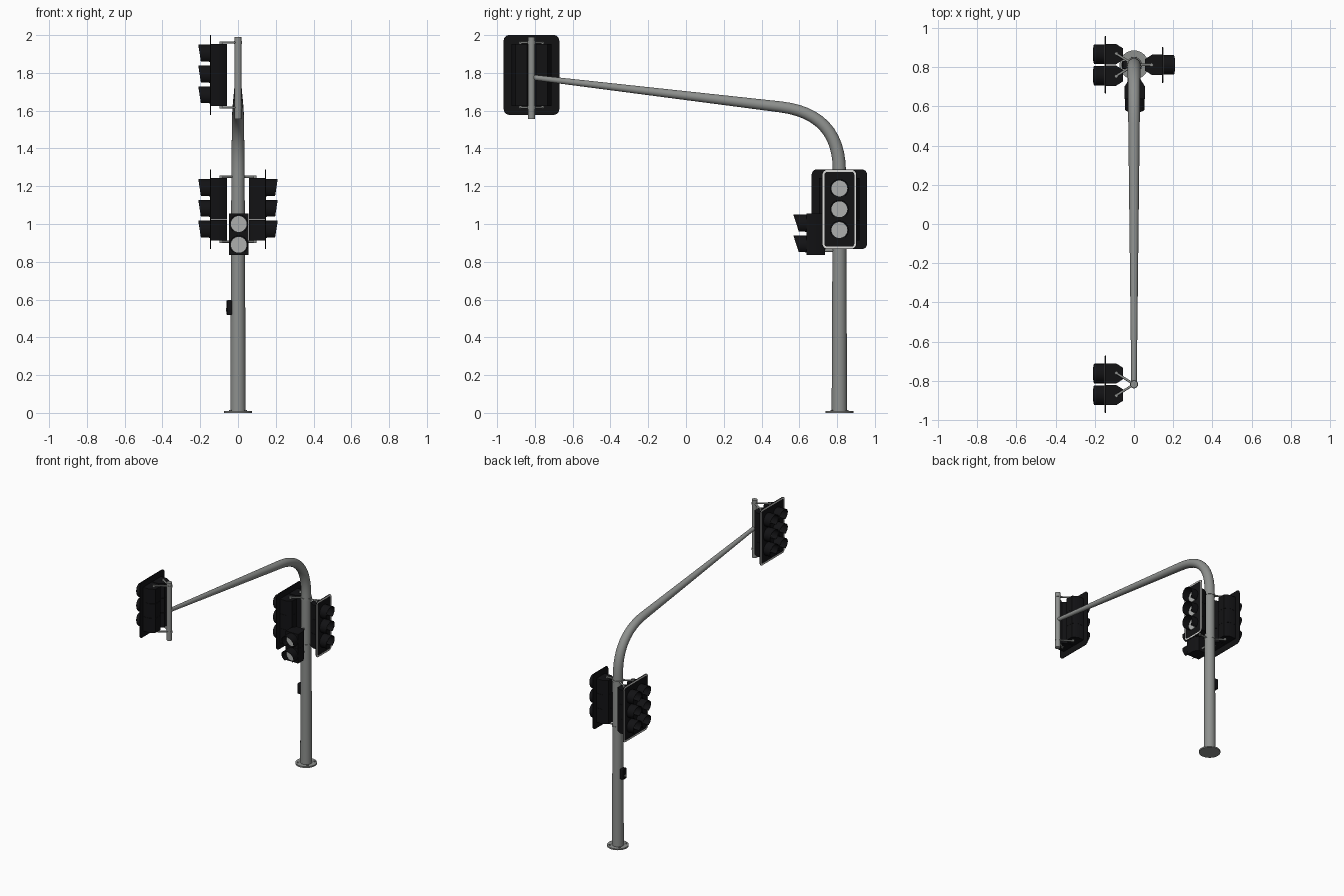
import bpy, bmesh, math
from mathutils import Matrix, Vector

if "Cube" in bpy.data.objects:
    bpy.data.objects.remove(bpy.data.objects["Cube"])


def material(name, rgb):
    m = bpy.data.materials.new(name)
    m.diffuse_color = (*rgb, 1)
    m.use_nodes = True
    m.node_tree.nodes["Principled BSDF"].inputs["Base Color"].default_value = m.diffuse_color
    return m


METAL = material("galvanised grey", (0.27, 0.28, 0.27))
BLACK = material("housing black", (0.006, 0.006, 0.007))
WHITE = material("border white", (0.72, 0.72, 0.70))
LENS = material("lens grey", (0.42, 0.43, 0.42))


def finish(name, bm, mat, matrix=Matrix()):
    bmesh.ops.recalc_face_normals(bm, faces=bm.faces)
    me = bpy.data.meshes.new(name)
    bm.to_mesh(me)
    bm.free()
    me.materials.append(mat)
    ob = bpy.data.objects.new(name, me)
    bpy.context.collection.objects.link(ob)
    ob.matrix_world = matrix
    bpy.context.view_layer.objects.active = ob
    bpy.ops.object.select_all(action='DESELECT')
    ob.select_set(True)
    bpy.ops.object.shade_smooth_by_angle(angle=math.radians(35))
    return ob


def skin(name, loops, mat, matrix=Matrix(), caps=True, ring=False):
    """Join closed loops of equal length; cap the ends or join last to first."""
    bm = bmesh.new()
    rows = [[bm.verts.new(p) for p in loop] for loop in loops]
    n = len(rows[0])
    pairs = list(zip(rows, rows[1:])) + ([(rows[-1], rows[0])] if ring else [])
    for a, b in pairs:
        for i in range(n):
            j = (i + 1) % n
            bm.faces.new((a[i], a[j], b[j], b[i]))
    if caps and not ring:
        bm.faces.new(rows[0])
        bm.faces.new(rows[-1])
    return finish(name, bm, mat, matrix)


def rod(name, a, b, r, mat, matrix=Matrix(), sides=20):
    a, b = Vector(a), Vector(b)
    q = (b - a).to_track_quat('Z', 'Y')
    ring = [q @ Vector((r * math.cos(t), r * math.sin(t), 0))
            for t in (2 * math.pi * i / sides for i in range(sides))]
    return skin(name, [[a + p for p in ring], [b + p for p in ring]], mat, matrix)


def rounded_rect(u, hw, hh, r):
    """Rounded rectangle across the facing direction, at distance u."""
    pts = []
    for k, (sy, sz) in enumerate(((1, 1), (-1, 1), (-1, -1), (1, -1))):
        for i in range(6):
            t = math.pi / 2 * (k + i / 5)
            pts.append((u, sy * (hw - r) + r * math.cos(t), sz * (hh - r) + r * math.sin(t)))
    return pts


def visor(name, u0, u_top, u_low, v, z, r, matrix):
    """Tube hood, open at the bottom, with a slanted front rim."""
    gap, n, wall = math.radians(38), 28, 0.003
    loops = []
    for i in range(n + 1):
        t = -math.pi / 2 + gap + (2 * math.pi - 2 * gap) * i / n
        c, s = math.cos(t), math.sin(t)
        u1 = u_low + (u_top - u_low) * (s + 1) / 2
        loops.append([(u, v + q * c, z + q * s)
                      for u, q in ((u0, r), (u1, r), (u1, r - wall), (u0, r - wall))])
    skin(name, loops, BLACK, matrix)


def lamp(name, v, z, back, front, tip, low, matrix):
    """One lamp section: chamfered housing, lens and visor."""
    prof = [(front, -0.052), (front, 0.052), (back + 0.035, 0.052),
            (back, 0.030), (back, -0.030), (back + 0.035, -0.052)]
    skin(name + "_housing", [[(u, v + w, z + h) for u, w in prof] for h in (-0.0545, 0.0545)],
         BLACK, matrix)
    rod(name + "_lens", (front, v, z), (front + 0.007, v, z), 0.042, LENS, matrix, 28)
    visor(name + "_visor", front - 0.002, tip, low, v, z, 0.05, matrix)


def vehicle_signal(name, origin, angle, columns, half_w, post_r):
    m = Matrix.Translation(origin) @ Matrix.Rotation(angle, 4, 'Z')
    hh = 0.211
    # backboard with a white border on its front
    skin(name + "_backboard", [rounded_rect(u, half_w, hh, 0.028) for u in (0.144, 0.148)], BLACK, m)
    o, i = 0.003, 0.013
    skin(name + "_border", [rounded_rect(u, half_w - d, hh - d, 0.028 - d)
                            for u, d in ((0.147, o), (0.1495, o), (0.1495, i), (0.147, i))],
         WHITE, m, ring=True)
    for c, v in enumerate(columns):
        for k in (-1, 0, 1):
            lamp(f"{name}_lamp_{c}_{k + 1}", v, k * 0.11, 0.057, 0.147, 0.21, 0.195, m)
        # mounting arms above and below the housing
        for s in (-1, 1):
            z = s * 0.172
            rod(f"{name}_bracket_{c}_{s}", (0, 0, z), (0.092, v * 1.05, z), 0.006, METAL, m, 12)
            rod(f"{name}_bolt_{c}_{s}", (0.09, v * 1.05, s * 0.160), (0.09, v * 1.05, s * 0.178),
                0.009, METAL, m, 12)
    for s in (-1, 1):
        rod(f"{name}_clamp_{s}", (0, 0, s * 0.172 - 0.007), (0, 0, s * 0.172 + 0.007),
            post_r, METAL, m, 24)


POLE_Y, END_Y = 0.812, -0.818

# tapered mast: upright, bend and long arm
start, ctrl, stop = Vector((0, POLE_Y, 1.28)), Vector((0, POLE_Y, 1.583)), Vector((0, 0.5, 1.62))
path = [Vector((0, POLE_Y, 0)), start]
for i in range(1, 13):
    t = i / 12
    path.append(start * (1 - t) ** 2 + ctrl * 2 * t * (1 - t) + stop * t * t)
path.append(Vector((0, END_Y, 1.777)))
lengths = [0]
for a, b in zip(path, path[1:]):
    lengths.append(lengths[-1] + (b - a).length)
loops = []
for i, p in enumerate(path):
    d = (path[min(i + 1, len(path) - 1)] - path[max(i - 1, 0)]).normalized()
    if i < 2:
        d = Vector((0, 0, 1))
    side = Vector((0, d.z, -d.y))
    s = lengths[i]
    r = 0.041 - 0.006 * s / 1.28 if s <= 1.28 else 0.035 - 0.021 * (s - 1.28) / (lengths[-1] - 1.28)
    loops.append([p + Vector((1, 0, 0)) * r * math.cos(a) + side * r * math.sin(a)
                  for a in (2 * math.pi * k / 32 for k in range(32))])
skin("mast_and_arm", loops, METAL)

# base flange and bolts
rod("base_flange", (0, POLE_Y, 0), (0, POLE_Y, 0.010), 0.074, METAL, sides=32)
for k in range(4):
    a = math.pi / 4 + k * math.pi / 2
    x, y = 0.058 * math.cos(a), POLE_Y + 0.058 * math.sin(a)
    rod(f"base_bolt_{k}", (x, y, 0.008), (x, y, 0.016), 0.007, METAL, sides=6)

# upright pipe at the arm tip
rod("arm_tip_pipe", (0, END_Y, 1.555), (0, END_Y, 1.99), 0.019, METAL, sides=24)

# three vehicle signals
vehicle_signal("overhead_signal", (0, END_Y, 1.789), math.pi, (-0.055, 0.055), 0.147, 0.021)
vehicle_signal("left_signal", (0, POLE_Y, 1.078), math.pi, (-0.055, 0.055), 0.147, 0.039)
vehicle_signal("right_signal", (0, POLE_Y, 1.078), 0, (0,), 0.092, 0.039)

# two-lamp crossing signal on the front
front = Matrix.Translation((0.004, POLE_Y, 0)) @ Matrix.Rotation(-math.pi / 2, 4, 'Z')
for k, z in enumerate((0.89, 1.0)):
    lamp(f"crossing_lamp_{k}", 0, z, 0.075, 0.175, 0.243, 0.212, front)
for k, z in enumerate((0.86, 1.03)):
    rod(f"crossing_bracket_{k}", (0.02, 0, z), (0.09, 0, z), 0.008, METAL, front, 12)

# push button box on the left of the mast
left = Matrix.Translation((0, POLE_Y, 0.557)) @ Matrix.Rotation(math.pi, 4, 'Z')
skin("push_button_box", [rounded_rect(u, w, h, 0.008) for u, w, h in
                         ((0.03, 0.021, 0.04), (0.056, 0.021, 0.04), (0.061, 0.017, 0.036))], BLACK, left)
rod("push_button", (0.058, 0, -0.012), (0.064, 0, -0.012), 0.009, LENS, left, 16)
